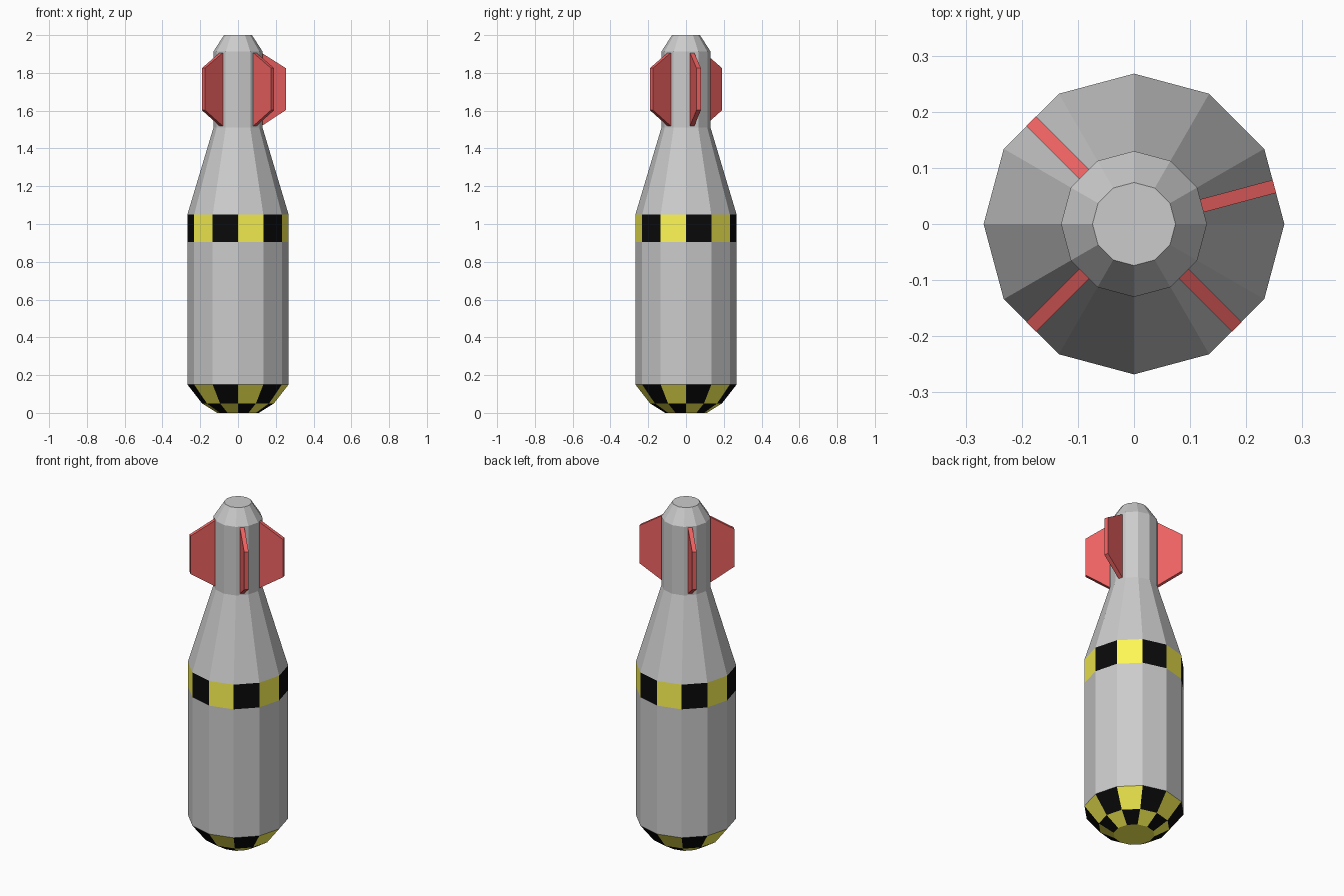
import bpy, bmesh
from math import cos, sin, pi, radians

if "Cube" in bpy.data.objects:
    bpy.data.objects.remove(bpy.data.objects["Cube"])

SIDES = 12


def material(name, rgb):
    m = bpy.data.materials.new(name)
    m.diffuse_color = (*rgb, 1)
    m.use_nodes = True
    m.node_tree.nodes["Principled BSDF"].inputs["Base Color"].default_value = m.diffuse_color
    return m


grey = material("grey_paint", (0.8, 0.8, 0.8))
yellow = material("yellow_paint", (1.0, 0.93, 0.09))
black = material("black_paint", (0.003, 0.003, 0.003))
red = material("red_paint", (0.85, 0.12, 0.12))


def add_object(name, bm, mats):
    bmesh.ops.recalc_face_normals(bm, faces=bm.faces)
    mesh = bpy.data.meshes.new(name)
    bm.to_mesh(mesh)
    bm.free()
    for m in mats:
        mesh.materials.append(m)
    ob = bpy.data.objects.new(name, mesh)
    bpy.context.collection.objects.link(ob)
    return ob


# Bomb body: radius, height, and checker offset of the strip above (None = plain grey)
profile = [(0.11, 0.0, 1), (0.19, 0.05, 0), (0.268, 0.15, None),
           (0.268, 0.905, 0), (0.268, 1.05, None), (0.13, 1.51, None),
           (0.13, 1.913, None), (0.074, 2.0, None)]

bm = bmesh.new()
rings = [[bm.verts.new((r * cos(2 * pi * i / SIDES), r * sin(2 * pi * i / SIDES), z))
          for i in range(SIDES)] for r, z, _ in profile]
for k in range(len(rings) - 1):
    lo, hi, offset = rings[k], rings[k + 1], profile[k][2]
    for i in range(SIDES):
        j = (i + 1) % SIDES
        f = bm.faces.new((lo[i], lo[j], hi[j], hi[i]))
        if offset is not None:
            f.material_index = 1 if (i + offset) % 2 else 2
# Yellow nose disc and grey tail disc
bm.faces.new(rings[0][::-1]).material_index = 1
bm.faces.new(rings[-1])
add_object("bomb_body", bm, [grey, yellow, black])

# Tail fins: (radius, height) outline, extruded to thickness; one sits off the even spacing
outline = [(0.12, 1.515), (0.259, 1.603), (0.259, 1.825), (0.12, 1.91)]
THICK = 0.024
for n, angle in enumerate((15, 135, 225, 315), 1):
    bm = bmesh.new()
    sides = [[bm.verts.new((r, y, z)) for r, z in outline]
             for y in (-THICK / 2, THICK / 2)]
    bm.faces.new(sides[0])
    bm.faces.new(sides[1][::-1])
    for i in range(4):
        j = (i + 1) % 4
        bm.faces.new((sides[0][i], sides[1][i], sides[1][j], sides[0][j]))
    fin = add_object(f"tail_fin_{n}", bm, [red])
    fin.rotation_euler.z = radians(angle)
